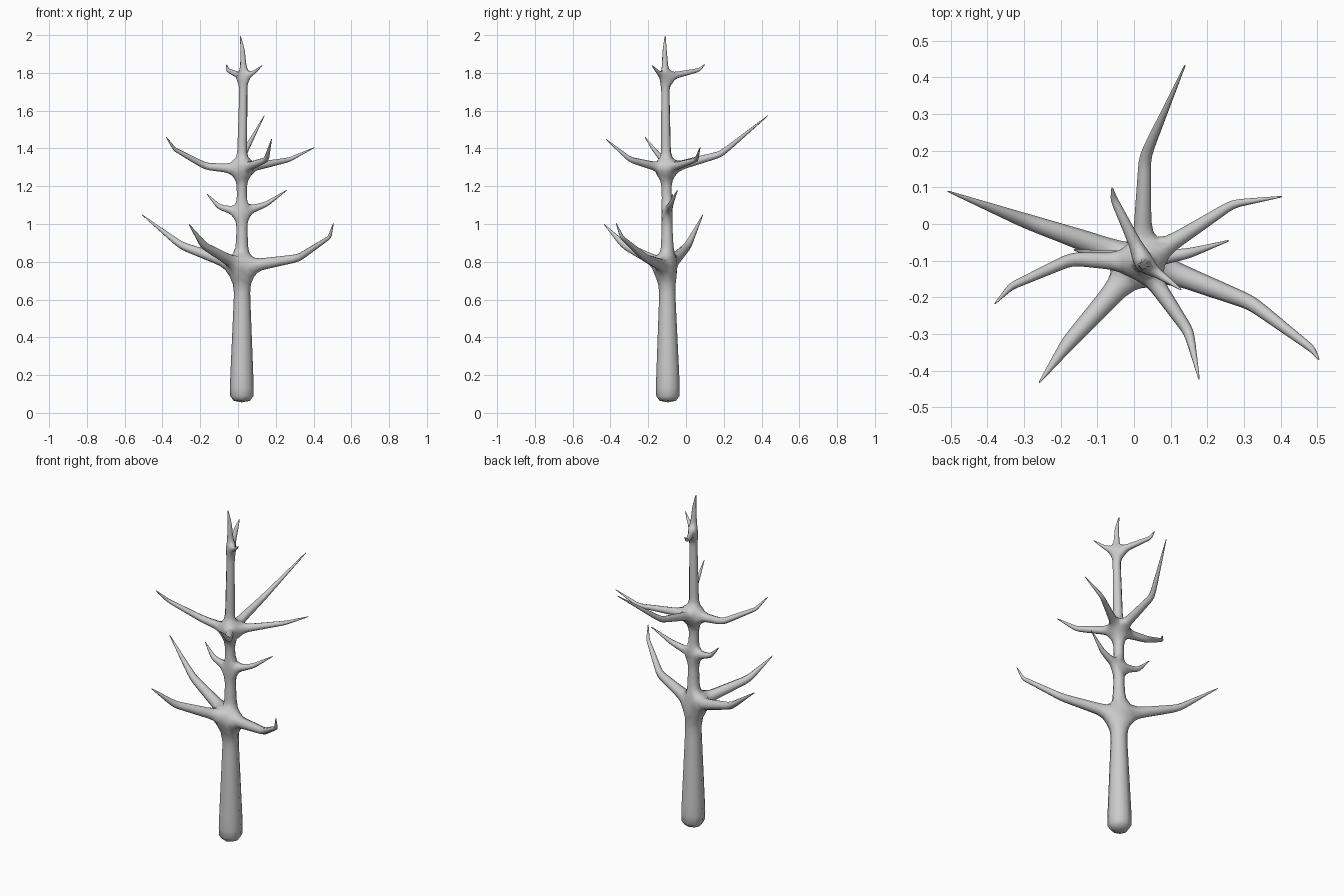
import bpy

# Skeleton of the bare tree: (x, y, z, skin radius)
trunk = [(0.02, -0.096, 0.05, 0.07), (0.02, -0.096, 0.12, 0.07),
         (0.022, -0.1, 0.77, 0.04), (0.02, -0.1, 1.06, 0.028),
         (0.02, -0.105, 1.29, 0.03), (0.03, -0.11, 1.775, 0.023),
         (0.025, -0.113, 1.92, 0.012), (0.012, -0.11, 1.995, 0.003)]

# Branches: trunk node they grow from, then their path
branches = [
    (2, [(-0.30, 0.01, 0.885, 0.022), (-0.51, 0.09, 1.05, 0.002)]),
    (2, [(-0.18, -0.325, 0.885, 0.022), (-0.26, -0.435, 1.0, 0.002)]),
    (2, [(0.32, -0.215, 0.82, 0.022), (0.485, -0.34, 0.93, 0.011), (0.505, -0.37, 1.005, 0.002)]),
    (3, [(0.15, -0.08, 1.105, 0.015), (0.26, -0.045, 1.18, 0.002)]),
    (3, [(-0.10, -0.085, 1.09, 0.015), (-0.165, -0.07, 1.16, 0.002)]),
    (4, [(-0.17, -0.095, 1.305, 0.02), (-0.335, -0.17, 1.395, 0.011), (-0.38, -0.218, 1.46, 0.002)]),
    (4, [(0.15, -0.295, 1.34, 0.016), (0.178, -0.425, 1.45, 0.002)]),
    (4, [(0.27, 0.055, 1.34, 0.013), (0.405, 0.075, 1.405, 0.002)]),
    (4, [(0.03, 0.185, 1.37, 0.018), (0.14, 0.435, 1.575, 0.002)]),
    (5, [(-0.055, 0.068, 1.815, 0.011), (-0.06, 0.10, 1.845, 0.002)]),
    (5, [(0.08, -0.145, 1.80, 0.012), (0.13, -0.18, 1.84, 0.002)]),
]

nodes = list(trunk)
edges = [(i, i + 1) for i in range(len(trunk) - 1)]
for root, path in branches:
    prev = root
    for p in path:
        edges.append((prev, len(nodes)))
        prev = len(nodes)
        nodes.append(p)

mesh = bpy.data.meshes.new("bare_tree")
mesh.from_pydata([n[:3] for n in nodes], edges, [])
tree = bpy.data.objects.new("bare_tree", mesh)
bpy.context.collection.objects.link(tree)
bpy.context.view_layer.objects.active = tree
tree.select_set(True)

# Skin the skeleton and round it once
skin = tree.modifiers.new("skin", 'SKIN')
skin.use_smooth_shade = True
if not mesh.skin_vertices:
    bpy.ops.mesh.customdata_skin_add()
for i, (n, v) in enumerate(zip(nodes, mesh.skin_vertices[0].data)):
    v.radius = (n[3], n[3])
    v.use_root = i == 0
sub = tree.modifiers.new("round", 'SUBSURF')
sub.levels = sub.render_levels = 1
